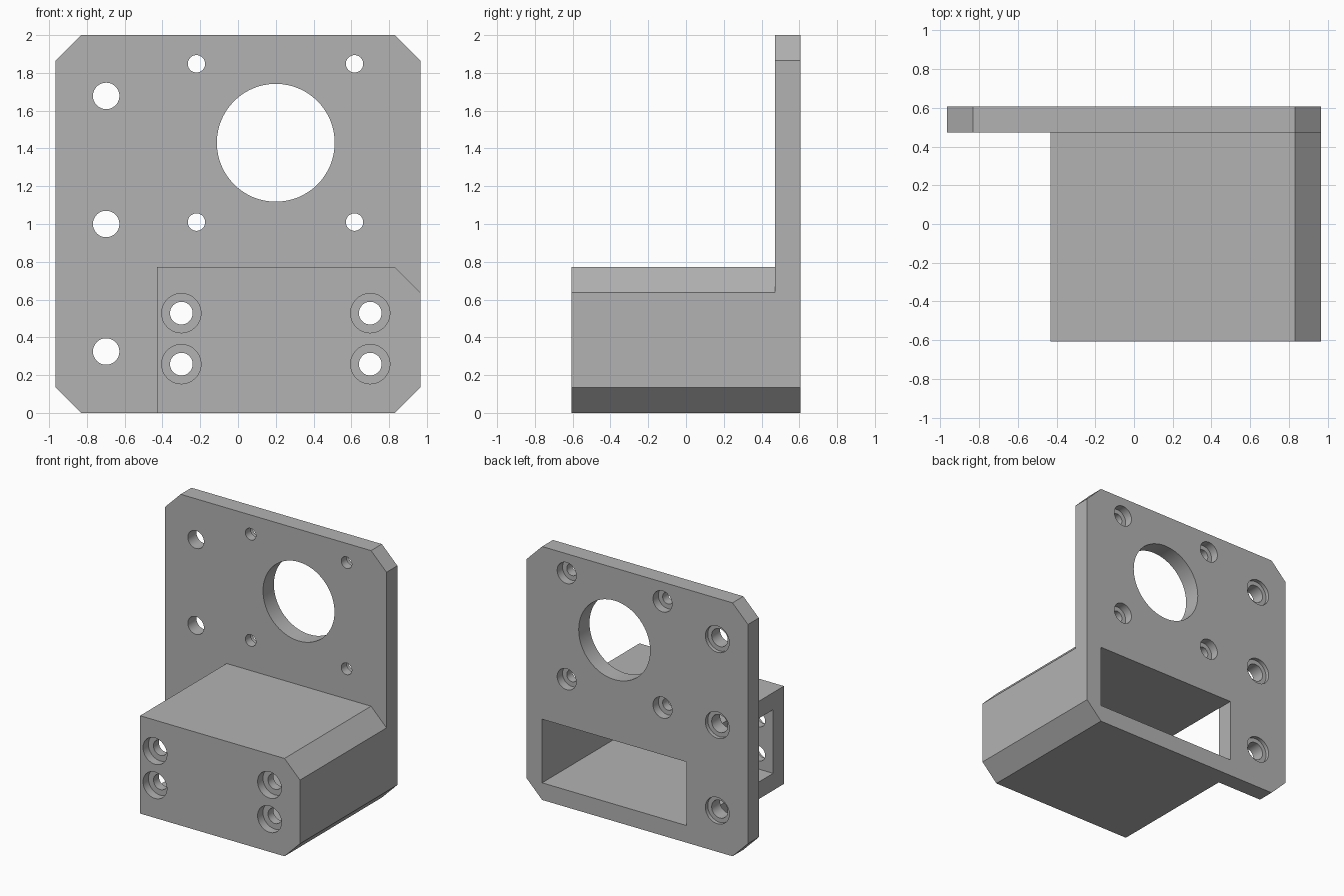
import bpy, bmesh, math
from mathutils import Matrix, Vector

if "Cube" in bpy.data.objects:
    bpy.data.objects.remove(bpy.data.objects["Cube"], do_unlink=True)

W = 0.966       # half width
T = 0.135       # wall thickness and chamfer size
FRONT, BACK = -0.607, 0.607
PLATE = BACK - T
BOX_X, BOX_TOP = -0.43, 0.772

grey = bpy.data.materials.new("plain grey")
grey.use_nodes = True
grey.diffuse_color = (0.45, 0.45, 0.45, 1)
grey.node_tree.nodes["Principled BSDF"].inputs["Base Color"].default_value = grey.diffuse_color


def make_object(name, bm):
    bmesh.ops.recalc_face_normals(bm, faces=bm.faces)
    mesh = bpy.data.meshes.new(name)
    bm.to_mesh(mesh)
    bm.free()
    mesh.materials.append(grey)
    obj = bpy.data.objects.new(name, mesh)
    bpy.context.collection.objects.link(obj)
    return obj


def prism(name, outline, y0, y1):
    """Extrude an x-z outline from y0 to y1."""
    bm = bmesh.new()
    face = bm.faces.new([bm.verts.new((x, y0, z)) for x, z in outline])
    side = bmesh.ops.extrude_face_region(bm, geom=[face])["geom"]
    verts = [v for v in side if isinstance(v, bmesh.types.BMVert)]
    bmesh.ops.translate(bm, verts=verts, vec=(0, y1 - y0, 0))
    return make_object(name, bm)


def stepped_cutter(bm, x, z, y, inward, steps):
    """Lathe a stepped drill; steps are (radius, depth) from the face y inward."""
    profile, depth = [(0, -0.05)], -0.05
    for radius, end in steps:
        profile += [(radius, depth), (radius, end)]
        depth = end
    profile.append((0, depth))
    verts = [bm.verts.new((x + r, y + inward * d, z)) for r, d in profile]
    edges = [bm.edges.new(pair) for pair in zip(verts, verts[1:])]
    bmesh.ops.spin(bm, geom=verts + edges, cent=(x, y, z), axis=(0, 1, 0),
                   angle=math.tau, steps=64, use_duplicate=False)


def boolean(target, tool, operation):
    mod = target.modifiers.new(operation, "BOOLEAN")
    mod.operation, mod.solver, mod.object = operation, "EXACT", tool
    bpy.context.view_layer.objects.active = target
    bpy.ops.object.modifier_apply(modifier=mod.name)
    bpy.data.objects.remove(tool, do_unlink=True)


# Upright plate with four chamfered corners
bracket = prism("motor_bracket", [
    (-W + T, 0), (W - T, 0), (W, T), (W, 2 - T),
    (W - T, 2), (-W + T, 2), (-W, 2 - T), (-W, T)], PLATE, BACK)

# Box projecting forward from the lower part
housing = prism("housing", [
    (BOX_X, 0), (W - T, 0), (W, T), (W, BOX_TOP - T),
    (W - T, BOX_TOP), (BOX_X, BOX_TOP)], FRONT, PLATE)
boolean(bracket, housing, "UNION")

# Cavity open to the back
z0, z1 = T, BOX_TOP - T
cavity = prism("cavity_cutter", [
    (BOX_X, z0), (W - T, z0), (W - T, z1), (BOX_X, z1)], FRONT + T, BACK + 0.1)
boolean(bracket, cavity, "DIFFERENCE")

# Side of the cavity open in front of the plate
side = prism("side_cutter", [
    (BOX_X - 0.1, z0), (BOX_X + 0.1, z0), (BOX_X + 0.1, z1), (BOX_X - 0.1, z1)],
    FRONT + T, PLATE)
boolean(bracket, side, "DIFFERENCE")

# Round holes: shaft opening, motor screws, side screws, front screws
bm = bmesh.new()
stepped_cutter(bm, 0.2, 1.43, BACK, -1, [(0.312, 0.2)])
for x in (-0.22, 0.617):
    for z in (1.01, 1.848):
        stepped_cutter(bm, x, z, BACK, -1, [(0.083, 0.067), (0.046, 0.2)])
for z in (0.325, 1.0, 1.678):
    stepped_cutter(bm, -0.698, z, BACK, -1, [(0.104, 0.03), (0.07, 0.2)])
for x in (-0.3, 0.7):
    for z in (0.258, 0.528):
        stepped_cutter(bm, x, z, FRONT, 1, [(0.104, 0.067), (0.06, 0.2)])
bmesh.ops.remove_doubles(bm, verts=bm.verts, dist=0.0001)
boolean(bracket, make_object("hole_cutter", bm), "DIFFERENCE")

# Smooth bores, crisp edges
bpy.ops.object.select_all(action="DESELECT")
bracket.select_set(True)
bpy.context.view_layer.objects.active = bracket
bpy.ops.object.shade_smooth_by_angle(angle=math.radians(30))
